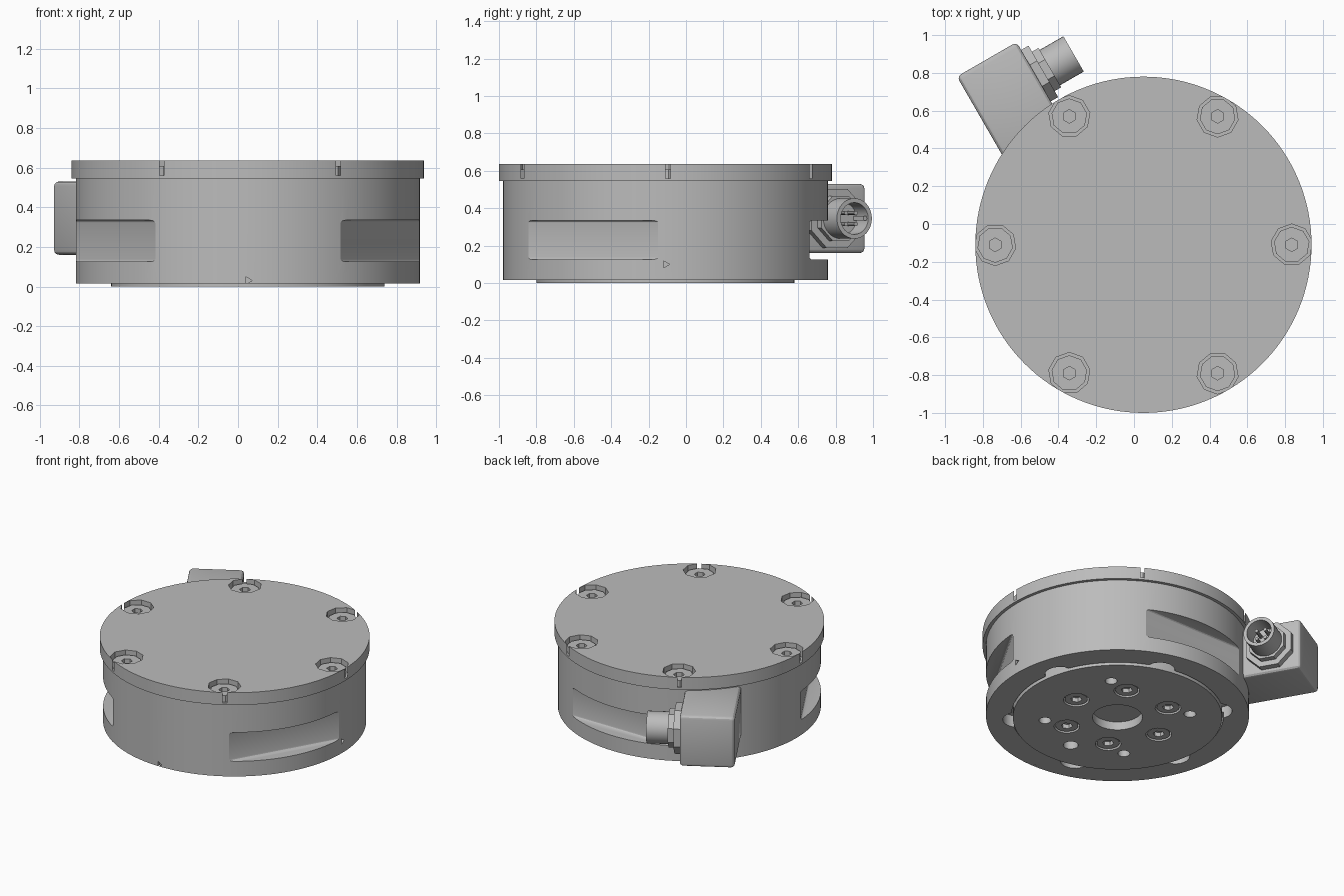
import bpy
import bmesh
from math import radians, cos, sin, pi
from mathutils import Matrix, Vector

if "Cube" in bpy.data.objects:
    bpy.data.objects.remove(bpy.data.objects["Cube"])

metal = bpy.data.materials.new("light_grey_metal")
GREY = (0.5, 0.5, 0.5, 1)
metal.diffuse_color = GREY
metal.use_nodes = True
metal.node_tree.nodes["Principled BSDF"].inputs["Base Color"].default_value = GREY

CENTRE = Matrix.Translation((0.05, -0.11, 0))
# Plug frame: x along the plug, y outward from the housing
PLUG = CENTRE @ Matrix.Rotation(radians(30), 4, 'Z')


def add(name, bm, matrix):
    mesh = bpy.data.meshes.new(name)
    bmesh.ops.transform(bm, matrix=matrix, verts=bm.verts)
    bm.to_mesh(mesh)
    bm.free()
    mesh.materials.append(metal)
    obj = bpy.data.objects.new(name, mesh)
    bpy.context.scene.collection.objects.link(obj)
    return obj


def cyl(name, r, z0, z1, x=0, y=0, sides=96, frame=CENTRE, r2=None, turn=0):
    bm = bmesh.new()
    bmesh.ops.create_cone(bm, cap_ends=True, segments=sides, radius1=r,
                          radius2=r if r2 is None else r2, depth=z1 - z0)
    place = Matrix.Translation((x, y, (z0 + z1) / 2)) @ Matrix.Rotation(turn, 4, 'Z')
    return add(name, bm, frame @ place)


def box(name, lo, hi, frame, bevel=0):
    lo, hi = Vector(lo), Vector(hi)
    bm = bmesh.new()
    bmesh.ops.create_cube(bm, size=1)
    bmesh.ops.transform(bm, verts=bm.verts, matrix=Matrix.Translation((lo + hi) / 2)
                        @ Matrix.Diagonal((*(hi - lo), 1)))
    if bevel:
        bmesh.ops.bevel(bm, geom=bm.edges[:], offset=bevel, segments=3,
                        profile=0.5, affect='EDGES')
    return add(name, bm, frame)


def cut(obj, cutters):
    for c in cutters:
        mod = obj.modifiers.new("cut", 'BOOLEAN')
        mod.operation, mod.solver, mod.object = 'DIFFERENCE', 'EXACT', c
    bpy.context.view_layer.update()
    graph = bpy.context.evaluated_depsgraph_get()
    mesh = bpy.data.meshes.new_from_object(obj.evaluated_get(graph))
    obj.modifiers.clear()
    obj.data = mesh
    for c in cutters:
        bpy.data.objects.remove(c)
    return obj


def ring(r, start=0, count=6):
    for i in range(count):
        a = radians(start) + 2 * pi * i / count
        yield r * cos(a), r * sin(a), a


def spin(angle):
    return CENTRE @ Matrix.Rotation(radians(angle), 4, 'Z')


# Housing with three flat-floored slots, bottom recess and pockets
housing = cyl("housing", 0.868, 0.015, 0.545)
cutters = [box("slot_cutter", (0.77, -0.5, 0.125), (1.1, 0.5, 0.335), spin(a), 0.015)
           for a in (-30, 90, 210)]
cutters.append(cyl("recess_cutter", 0.7, -0.1, 0.06))
cutters += [cyl("pocket_cutter", 0.1, -0.1, 0.1, x, y, 16)
            for x, y, a in ring(0.66, 15)]
# Small alignment dimples on the front and the left side
for angle, z in ((0, 0.1), (-90, 0.03)):
    side = spin(angle) @ Matrix.Translation((0, 0, z)) @ Matrix.Rotation(pi / 2, 4, 'Y')
    cutters.append(cyl("dimple_cutter", 0.022, 0.85, 0.9, sides=3, frame=side))
cut(housing, cutters)

# Lid with counterbored screw seats
lid = cyl("lid", 0.89, 0.545, 0.635, sides=128)
cut(lid, [cyl("seat_cutter", 0.11, 0.56, 0.7, x, y, 9, turn=a)
          for x, y, a in ring(0.785)])


def socket_screw(name, x, y, r, z0, z1, sides, socket, z_face, turn=0):
    head = cyl(name, r, z0, z1, x, y, sides, turn=turn)
    cut(head, [cyl("hex_cutter", socket, z_face - 0.03, z_face + 0.03, x, y, 6)])
    return head


for x, y, a in ring(0.785):
    socket_screw("lid_screw", x, y, 0.095, 0.55, 0.607, 9, 0.036, 0.607, a)

# Bottom hub with centre bore, dowel holes and screws
hub = cyl("hub", 0.69, 0, 0.1)
cutters = [cyl("bore_cutter", 0.165, -0.1, 0.085, sides=48)]
cutters += [cyl("hole_cutter", 0.04, -0.1, 0.07, x, y, 16)
            for x, y, a in ring(0.48, 45, 4)]
cutters.append(cyl("hole_cutter", 0.05, -0.1, 0.07, 0, -0.48, 16))
cutters += [cyl("seat_cutter", 0.085, -0.1, 0.04, x, y, 24) for x, y, a in ring(0.355)]
cut(hub, cutters)
for x, y, a in ring(0.355):
    socket_screw("hub_screw", x, y, 0.075, 0.006, 0.05, 24, 0.038, 0.006)

# Connector block on the rim
box("connector_block", (-0.41, 0.74, 0.16), (-0.045, 1.265, 0.53), PLUG, 0.025)

# Round plug: local z runs along the plug
AXIS = PLUG @ Matrix.Translation((0, 1.06, 0.345)) @ Matrix.Rotation(pi / 2, 4, 'Y')
cyl("plug_flange", 0.17, -0.05, 0.0, sides=8, frame=AXIS, turn=pi / 8)
cyl("plug_neck", 0.13, -0.01, 0.04, sides=8, frame=AXIS, turn=pi / 8)
shell = cyl("plug_shell", 0.108, 0.0, 0.185, sides=32, frame=AXIS)
cut(shell, [cyl("socket_cutter", 0.085, 0.06, 0.3, sides=32, frame=AXIS)])
for x, y, a in ring(0.042, 45, 4):
    cyl("plug_pin", 0.012, 0.05, 0.15, x, y, 10, AXIS)
box("plug_key", (-0.012, 0.065, 0.05), (0.012, 0.095, 0.17), AXIS)

# Smooth shading on the round walls, crisp edges elsewhere
for obj in bpy.context.scene.collection.objects:
    if obj.type == 'MESH' and metal.name in obj.data.materials:
        bpy.ops.object.select_all(action='DESELECT')
        obj.select_set(True)
        bpy.context.view_layer.objects.active = obj
        bpy.ops.object.shade_smooth_by_angle(angle=radians(25))
